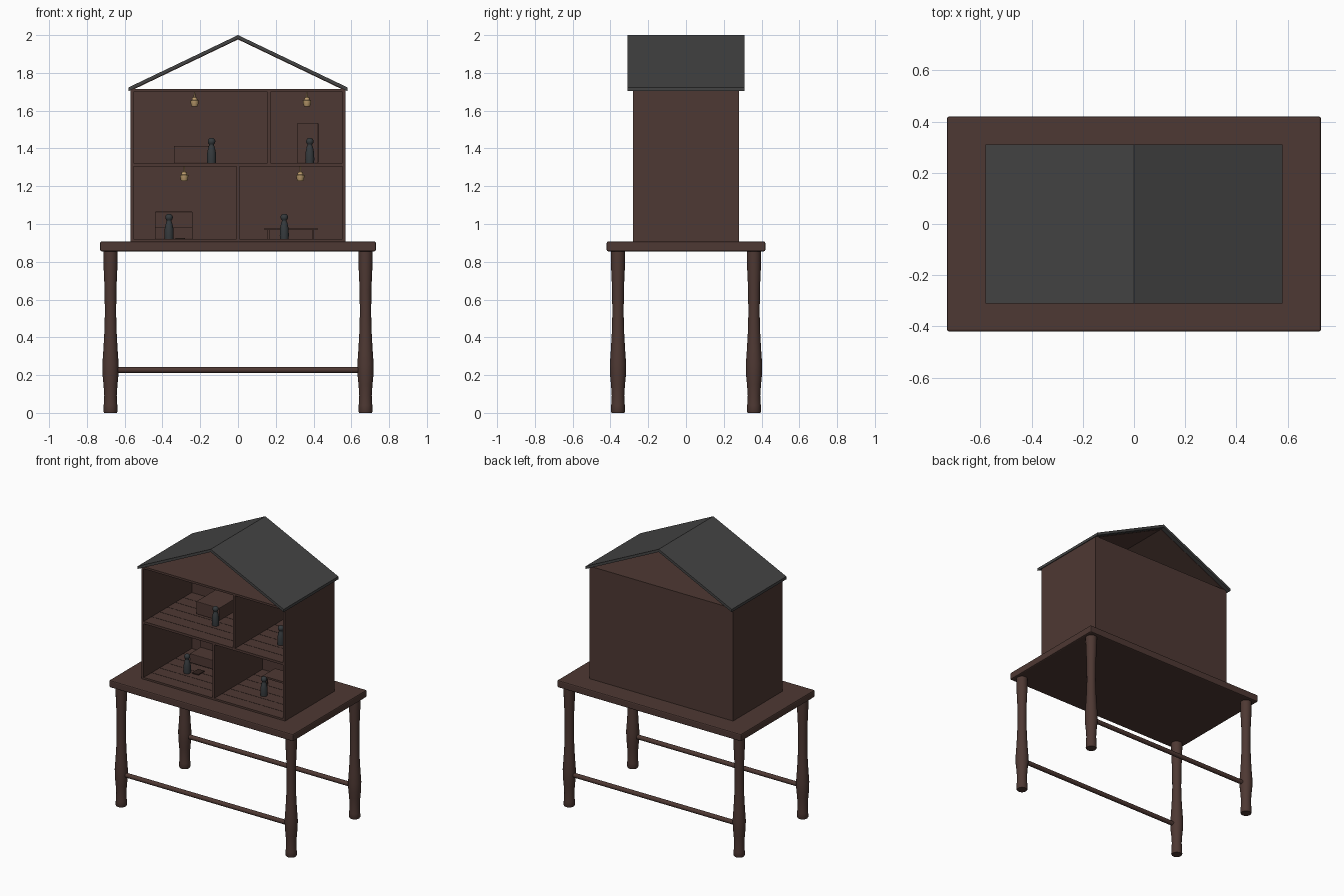
import bpy, bmesh, math

cube = bpy.data.objects.get("Cube")
if cube:
    bpy.data.objects.remove(cube, do_unlink=True)


def material(name, rgb):
    m = bpy.data.materials.new(name)
    m.use_nodes = True
    m.diffuse_color = (*rgb, 1)
    m.node_tree.nodes["Principled BSDF"].inputs["Base Color"].default_value = (*rgb, 1)
    return m


WOOD = material("dark wood", (0.076, 0.040, 0.033))
SEAM = material("board seam", (0.030, 0.016, 0.013))
SLATE = material("roof slate", (0.057, 0.057, 0.057))
DOLL = material("blue grey", (0.036, 0.042, 0.046))
LAMP = material("warm tan", (0.56, 0.37, 0.17))


def finish(name, bm, mat, smooth=False):
    bmesh.ops.recalc_face_normals(bm, faces=bm.faces[:])
    mesh = bpy.data.meshes.new(name)
    bm.to_mesh(mesh)
    bm.free()
    ob = bpy.data.objects.new(name, mesh)
    bpy.context.collection.objects.link(ob)
    mesh.materials.append(mat)
    if smooth:
        bpy.ops.object.select_all(action="DESELECT")
        ob.select_set(True)
        bpy.context.view_layer.objects.active = ob
        bpy.ops.object.shade_smooth_by_angle(angle=math.radians(40))
    return ob


def box(name, x, y, z, mat=WOOD, bevel=0):
    """Block spanning the (low, high) pairs x, y and z."""
    bm = bmesh.new()
    bmesh.ops.create_cube(bm, size=1)
    for v in bm.verts:
        v.co = [(a + b) / 2 + c * (b - a) for (a, b), c in zip((x, y, z), v.co)]
    ob = finish(name, bm, mat)
    if bevel:
        mod = ob.modifiers.new("soft edge", "BEVEL")
        mod.width, mod.segments = bevel, 2
    return ob


def turned(name, profile, place, mat, sides=24):
    """Lathe a (radius, height) profile about the vertical axis."""
    bm = bmesh.new()
    rings = []
    for r, h in profile:
        rings.append([bm.verts.new((r * math.cos(i * math.tau / sides),
                                    r * math.sin(i * math.tau / sides), h))
                      for i in range(sides)])
    for low, high in zip(rings, rings[1:]):
        for i in range(sides):
            j = (i + 1) % sides
            bm.faces.new((low[i], low[j], high[j], high[i]))
    bm.faces.new(rings[0])
    bm.faces.new(rings[-1])
    ob = finish(name, bm, mat, True)
    ob.location = place
    return ob


def gable(name, half, eave, ridge, thick, depth, mat):
    """Folded sheet running from front to back."""
    bm = bmesh.new()
    outline = [(-half, eave), (0, ridge), (half, eave),
               (half, eave - thick), (0, ridge - thick), (-half, eave - thick)]
    front, back = [[bm.verts.new((x, y, z)) for x, z in outline] for y in (-depth, depth)]
    n = len(outline)
    for i in range(n):
        j = (i + 1) % n
        bm.faces.new((front[i], front[j], back[j], back[i]))
    for ring in (front, back):
        bm.faces.new((ring[0], ring[1], ring[4], ring[5]))
        bm.faces.new((ring[1], ring[2], ring[3], ring[4]))
    return finish(name, bm, mat)


# Stand: top, turned legs, long rails
box("table_top", (-0.73, 0.73), (-0.42, 0.42), (0.855, 0.907), bevel=0.008)
LEG = [(0.034, 0), (0.037, 0.006), (0.036, 0.04), (0.033, 0.09), (0.037, 0.15),
       (0.042, 0.2), (0.043, 0.26), (0.038, 0.33), (0.033, 0.42), (0.030, 0.52),
       (0.031, 0.65), (0.036, 0.76), (0.038, 0.86)]
for y, end in ((-0.36, "front"), (0.36, "back")):
    for x, side in ((-0.675, "right"), (0.675, "left")):
        turned(f"{end}_{side}_leg", LEG, (x, y, 0), WOOD)
    rail = turned(f"{end}_rail", [(0.016, -0.66), (0.016, 0.66)], (0, y, 0.227), WOOD, 16)
    rail.rotation_euler.y = math.pi / 2

# House shell, open at the front
DEPTH = (-0.28, 0.28)
box("right_wall", (-0.57, -0.553), DEPTH, (0.905, 1.715))
box("left_wall", (0.553, 0.57), DEPTH, (0.905, 1.715))
box("back_wall", (-0.553, 0.553), (0.265, 0.28), (0.905, 1.715))
for name, z in (("ground_floor", (0.905, 0.92)), ("upper_floor", (1.305, 1.322)),
                ("ceiling", (1.70, 1.715))):
    box(name, (-0.553, 0.553), (-0.28, 0.265), z)
box("lower_partition", (-0.008, 0.008), (-0.28, 0.265), (0.92, 1.305))
box("upper_partition", (0.157, 0.173), (-0.28, 0.265), (1.322, 1.70))

# Floor board seams
for z in (0.92, 1.322):
    for i in range(5):
        y = -0.19 + i * 0.09
        box("floor_seam", (-0.553, 0.553), (y - 0.002, y + 0.002), (z, z + 0.001), SEAM)

# Roof with open gables and a wooden lining
gable("roof", 0.58, 1.723, 2.0, 0.02, 0.31, SLATE)
gable("roof_lining", 0.57, 1.708, 1.981, 0.004, 0.28, WOOD)

# Bed and wardrobe upstairs
box("bed", (-0.34, -0.155), (0.01, 0.235), (1.322, 1.413), bevel=0.004)
box("wardrobe", (0.315, 0.425), (0.16, 0.265), (1.322, 1.535), bevel=0.003)

# Sofa and table downstairs
box("sofa_seat", (-0.44, -0.24), (0.08, 0.22), (0.92, 0.985), bevel=0.004)
box("sofa_back", (-0.44, -0.24), (0.20, 0.25), (0.92, 1.065), bevel=0.004)
box("small_mat", (-0.33, -0.28), (-0.05, 0.02), (0.92, 0.926), SEAM)
box("dining_top", (0.14, 0.42), (0.08, 0.22), (0.967, 0.98))
for x in (0.163, 0.397):
    for y in (0.095, 0.205):
        box("dining_leg", (x - 0.006, x + 0.006), (y - 0.006, y + 0.006), (0.92, 0.967))

# Peg dolls
PEG = [(0.023, 0), (0.024, 0.02), (0.023, 0.055), (0.016, 0.088), (0.012, 0.096)]
PEG += [(0.02 * math.sin(a), 0.115 - 0.02 * math.cos(a))
        for a in [math.radians(d) for d in range(40, 180, 20)]]
for x, z in ((-0.14, 1.322), (0.38, 1.322), (-0.365, 0.92), (0.245, 0.92)):
    turned("peg_doll", PEG, (x, -0.055, z), DOLL, 20)

# Hanging lamps
SHADE = [(0.014, -0.078), (0.018, -0.072), (0.023, -0.046), (0.015, -0.044),
         (0.013, -0.03), (0.005, -0.028), (0.003, 0)]
for x, z in ((-0.23, 1.70), (0.365, 1.70), (-0.285, 1.305), (0.33, 1.305)):
    turned("hanging_lamp", SHADE, (x, 0, z), LAMP, 16)
